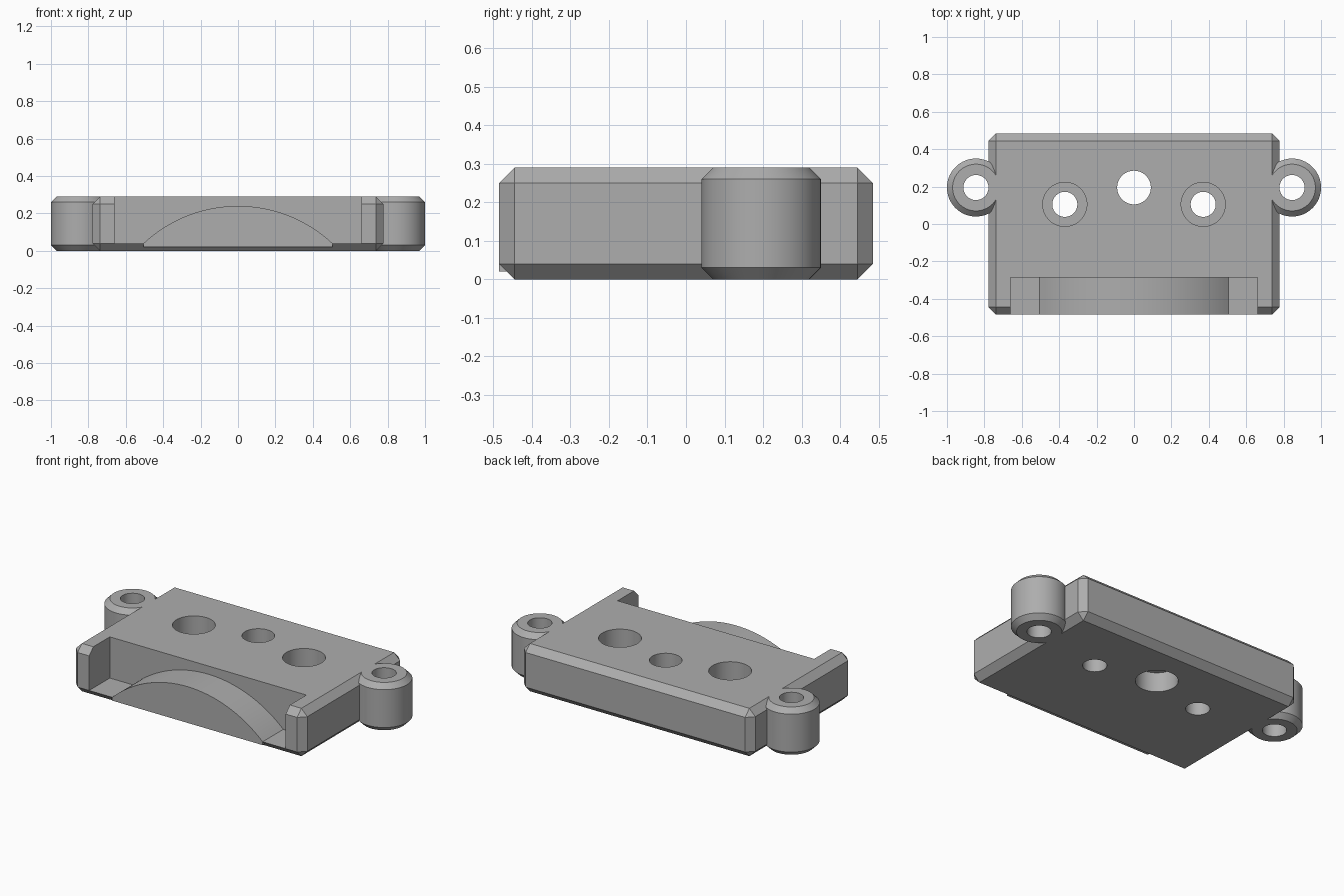
import bpy, bmesh, math

if "Cube" in bpy.data.objects:
    bpy.data.objects.remove(bpy.data.objects["Cube"])

# Single grey material
grey = bpy.data.materials.new("grey plastic")
grey.diffuse_color = (0.42, 0.42, 0.42, 1)
grey.use_nodes = True
grey.node_tree.nodes["Principled BSDF"].inputs["Base Color"].default_value = grey.diffuse_color

H = 0.29


def from_bmesh(name, bm):
    bmesh.ops.recalc_face_normals(bm, faces=bm.faces)
    me = bpy.data.meshes.new(name)
    bm.to_mesh(me)
    bm.free()
    ob = bpy.data.objects.new(name, me)
    bpy.context.collection.objects.link(ob)
    me.materials.append(grey)
    return ob


def box(name, x0, x1, y0, y1, z0, z1, chamfer=0):
    bm = bmesh.new()
    bmesh.ops.create_cube(bm, size=1)
    for v in bm.verts:
        v.co.x = x1 if v.co.x > 0 else x0
        v.co.y = y1 if v.co.y > 0 else y0
        v.co.z = z1 if v.co.z > 0 else z0
    if chamfer:
        bmesh.ops.bevel(bm, geom=bm.edges[:], offset=chamfer, segments=1,
                        affect='EDGES', profile=0.5)
    return from_bmesh(name, bm)


def turned(name, x, y, profile, n=64):
    """Solid of revolution from (radius, z) pairs, capped at both ends."""
    bm = bmesh.new()
    rings = [[bm.verts.new((x + r * math.cos(2 * math.pi * i / n),
                            y + r * math.sin(2 * math.pi * i / n), z))
              for i in range(n)] for r, z in profile]
    for a, b in zip(rings, rings[1:]):
        for i in range(n):
            j = (i + 1) % n
            bm.faces.new((a[i], a[j], b[j], b[i]))
    bm.faces.new(rings[0])
    bm.faces.new(rings[-1])
    return from_bmesh(name, bm)


def boolean(target, tool, op):
    m = target.modifiers.new(op, 'BOOLEAN')
    m.operation, m.solver, m.object = op, 'EXACT', tool
    bpy.context.view_layer.objects.active = target
    bpy.ops.object.modifier_apply(modifier=m.name)
    bpy.data.objects.remove(tool)


# Chamfered plate with the front recess
plate = box("mounting_plate", -0.777, 0.777, -0.485, 0.485, 0, H, 0.04)
boolean(plate, box("recess_cutter", -0.66, 0.66, -0.7, -0.287, 0.04, 0.5), 'DIFFERENCE')

# Side lugs
for s in (-1, 1):
    lug = turned("side_lug", s * 0.845, 0.195,
                 [(0.125, 0), (0.155, 0.03), (0.155, H - 0.03), (0.125, H)])
    boolean(plate, lug, 'UNION')

# Arched rib standing in the recess
bm = bmesh.new()
R, cz = 0.7376, -0.4976
half = math.asin(0.505 / R)
arc = [(R * math.sin(half * (1 - i / 24)), cz + R * math.cos(half * (1 - i / 24)))
       for i in range(49)]
pts = [(-0.505, 0.02)] + arc[::-1] + [(0.505, 0.02)]
front = [bm.verts.new((x, -0.485, z)) for x, z in pts]
back = [bm.verts.new((x, -0.26, z)) for x, z in pts]
bm.faces.new(front)
bm.faces.new(back)
for i in range(len(pts)):
    j = (i + 1) % len(pts)
    bm.faces.new((front[i], front[j], back[j], back[i]))
boolean(plate, from_bmesh("arched_rib", bm), 'UNION')

# Lug holes, counterbored screw holes and the centre hole widened from below
for s in (-1, 1):
    boolean(plate, turned("lug_hole", s * 0.845, 0.195, [(0.067, -0.1), (0.067, 0.4)]), 'DIFFERENCE')
    boolean(plate, turned("screw_hole", s * 0.37, 0.105,
                          [(0.067, -0.1), (0.067, 0.12), (0.118, 0.12), (0.118, 0.4)]), 'DIFFERENCE')
boolean(plate, turned("centre_hole", 0, 0.195,
                      [(0.118, -0.1), (0.118, 0.12), (0.09, 0.12), (0.09, 0.4)]), 'DIFFERENCE')

# Smooth curved walls, keep chamfer edges sharp
bpy.ops.object.select_all(action='DESELECT')
plate.select_set(True)
bpy.context.view_layer.objects.active = plate
bpy.ops.object.shade_smooth_by_angle(angle=math.radians(25))
